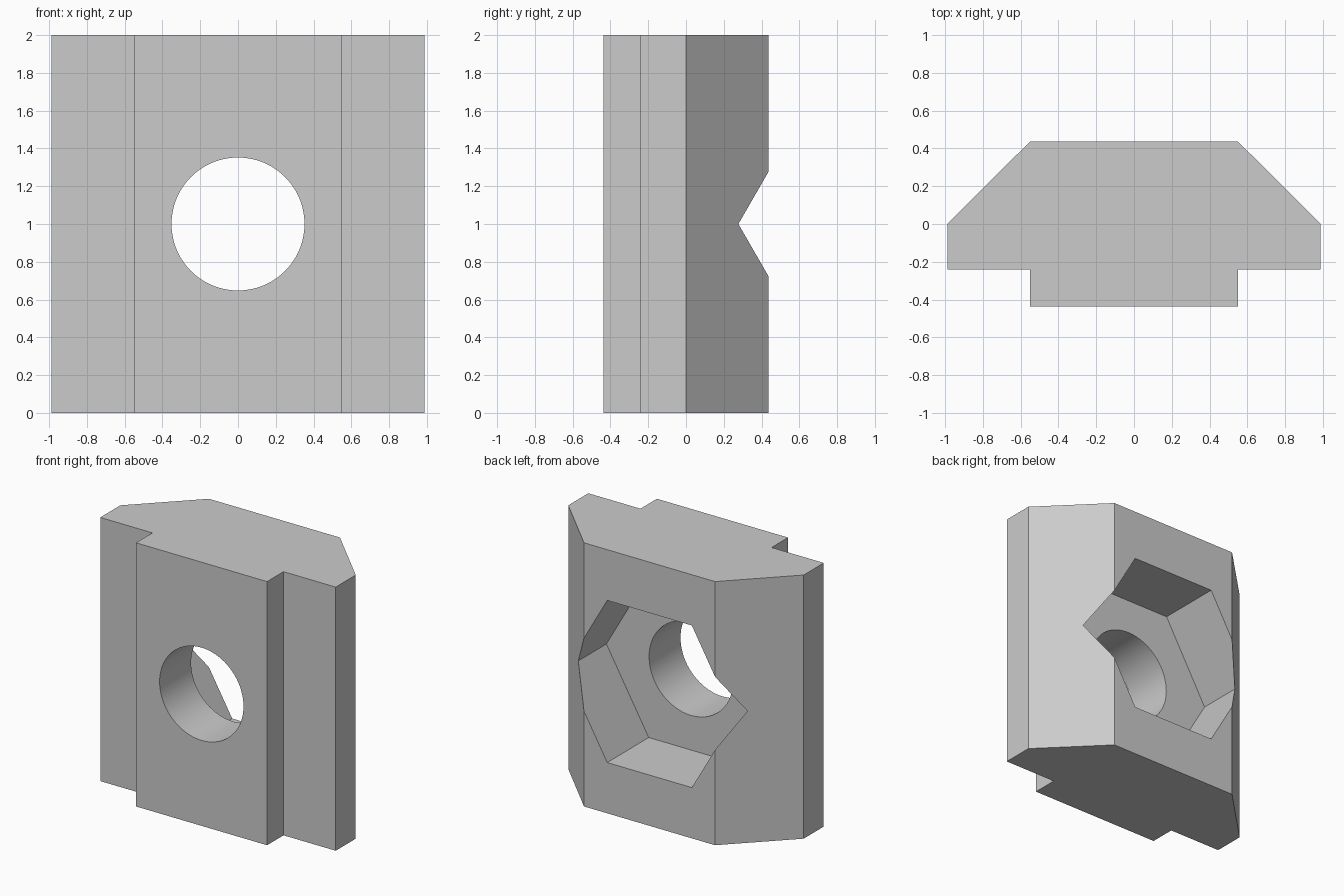
import bpy
import bmesh
import math
from mathutils import Matrix, Vector

if "Cube" in bpy.data.objects:
    bpy.data.objects.remove(bpy.data.objects["Cube"], do_unlink=True)

HEIGHT = 2.0
HALF_DEPTH = 0.437
POCKET_FLOOR = -0.06

# Plain grey metal
metal = bpy.data.materials.new("grey metal")
metal.use_nodes = True
grey = (0.6, 0.6, 0.6, 1)
metal.diffuse_color = grey
metal.node_tree.nodes["Principled BSDF"].inputs["Base Color"].default_value = grey


def add_object(name, bm):
    bmesh.ops.recalc_face_normals(bm, faces=bm.faces)
    mesh = bpy.data.meshes.new(name)
    bm.to_mesh(mesh)
    bm.free()
    mesh.materials.append(metal)
    obj = bpy.data.objects.new(name, mesh)
    bpy.context.collection.objects.link(obj)
    return obj


def prism_cutter(name, sides, radius, y_front, y_back):
    """Prism along y through the middle of the block."""
    bm = bmesh.new()
    place = (Matrix.Translation((0, (y_front + y_back) / 2, HEIGHT / 2))
             @ Matrix.Rotation(math.pi / 2, 4, "X"))
    bmesh.ops.create_cone(bm, cap_ends=True, segments=sides, radius1=radius,
                          radius2=radius, depth=y_back - y_front, matrix=place)
    # Turn the prism so that a corner points along +x
    corner = max(bm.verts, key=lambda v: v.co.x).co
    angle = math.atan2(corner.z - HEIGHT / 2, corner.x)
    bmesh.ops.rotate(bm, verts=bm.verts, cent=(0, 0, HEIGHT / 2),
                     matrix=Matrix.Rotation(angle, 3, "Y"))
    cutter = add_object(name, bm)
    cutter.hide_render = True
    return cutter


# Nut body: stepped front, chamfered back, extruded upwards
half = [(0.55, -HALF_DEPTH), (0.55, -0.24), (0.988, -0.24),
        (0.988, 0), (0.55, HALF_DEPTH)]
outline = half + [(-x, y) for x, y in reversed(half)]
bm = bmesh.new()
base = bm.faces.new([bm.verts.new((x, y, 0)) for x, y in outline])
top = bmesh.ops.extrude_face_region(bm, geom=[base], use_keep_orig=True)
bmesh.ops.translate(bm, vec=Vector((0, 0, HEIGHT)),
                    verts=[g for g in top["geom"] if isinstance(g, bmesh.types.BMVert)])
body = add_object("slot_nut_body", bm)

# Hexagonal pocket in the back and round hole through to the front
cutters = [prism_cutter("hex_pocket_cutter", 6, 0.71, POCKET_FLOOR, 1),
           prism_cutter("bolt_hole_cutter", 96, 0.352, -1, 0.2)]
bpy.ops.object.select_all(action="DESELECT")
body.select_set(True)
bpy.context.view_layer.objects.active = body
for cutter in cutters:
    cut = body.modifiers.new(cutter.name, "BOOLEAN")
    cut.operation = "DIFFERENCE"
    cut.solver = "EXACT"
    cut.object = cutter
    bpy.ops.object.modifier_apply(modifier=cut.name)
    bpy.data.objects.remove(cutter, do_unlink=True)

bpy.ops.object.shade_smooth_by_angle(angle=math.radians(30))
